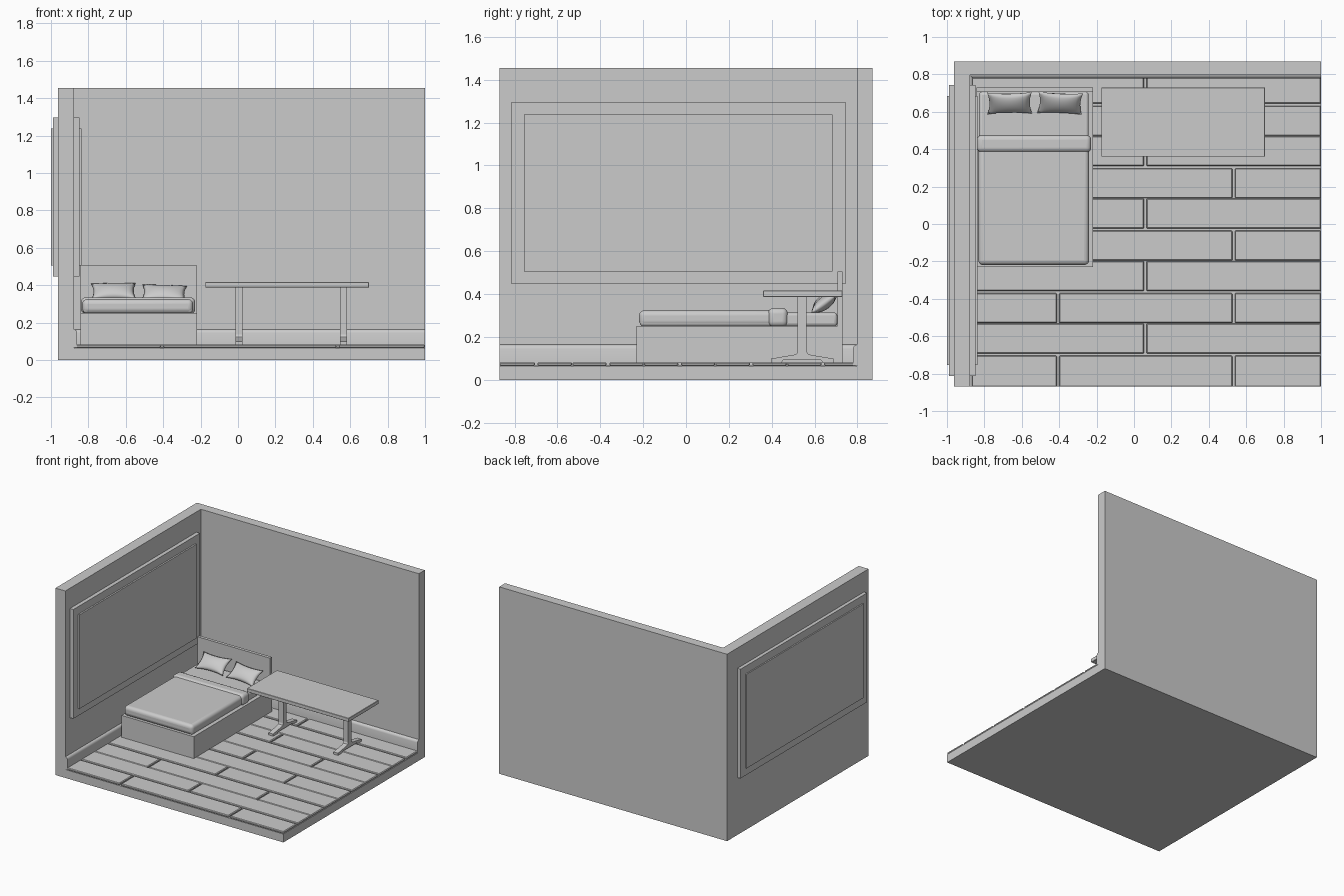
import bpy, bmesh, math
from mathutils import Matrix

if "Cube" in bpy.data.objects:
    bpy.data.objects.remove(bpy.data.objects["Cube"])


def finish(name, bm, bevel=0, segments=1, smooth=False):
    bmesh.ops.recalc_face_normals(bm, faces=bm.faces)
    me = bpy.data.meshes.new(name)
    bm.to_mesh(me)
    bm.free()
    ob = bpy.data.objects.new(name, me)
    bpy.context.collection.objects.link(ob)
    if bevel:
        m = ob.modifiers.new("bevel", 'BEVEL')
        m.width, m.segments = bevel, segments
        m.limit_method = 'ANGLE'
    if smooth:
        bpy.ops.object.select_all(action='DESELECT')
        bpy.context.view_layer.objects.active = ob
        ob.select_set(True)
        bpy.ops.object.shade_smooth_by_angle(angle=math.radians(40))
    return ob


def add_box(bm, x0, x1, y0, y1, z0, z1):
    mat = (Matrix.Translation(((x0 + x1) / 2, (y0 + y1) / 2, (z0 + z1) / 2))
           @ Matrix.Diagonal((x1 - x0, y1 - y0, z1 - z0, 1)))
    bmesh.ops.create_cube(bm, size=1, matrix=mat)


def box(name, dims, **kw):
    bm = bmesh.new()
    add_box(bm, *dims)
    return finish(name, bm, **kw)


def extrude(name, pts, vec, **kw):
    """Extrude a closed outline along a vector."""
    bm = bmesh.new()
    face = bm.faces.new([bm.verts.new(p) for p in pts])
    r = bmesh.ops.extrude_face_region(bm, geom=[face])
    verts = [v for v in r["geom"] if isinstance(v, bmesh.types.BMVert)]
    bmesh.ops.translate(bm, verts=verts, vec=vec)
    return finish(name, bm, **kw)


XO, XI, YO, YI = -0.963, -0.878, 0.87, 0.797
H, FLOOR, PLANK = 1.455, 0.065, 0.082

# Room shell
box("floor_slab", (XO, 1, -YO, YO, 0, FLOOR))
extrude("walls", [(XO, -YO, FLOOR), (XI, -YO, FLOOR), (XI, YI, FLOOR),
                  (1, YI, FLOOR), (1, YO, FLOOR), (XO, YO, FLOOR)], (0, 0, H - FLOOR))

# Floor planks in staggered rows
bm = bmesh.new()
edges_y = [-0.87] + [-0.698 + 0.167 * i for i in range(9)] + [0.797]
for i in range(10):
    joints = [XI, -0.406, 0.533, 1] if i % 2 == 0 else [XI, 0.06, 1]
    lo = edges_y[i] + (0.006 if i % 2 else 0.001)
    hi = edges_y[i + 1] - (0.001 if i % 2 else 0.006)
    lo = -0.87 if i == 0 else lo
    for a, b in zip(joints, joints[1:]):
        add_box(bm, a + (0.006 if a > XI else 0), b - (0.006 if b < 1 else 0),
                lo, hi, FLOOR, PLANK)
finish("floor_planks", bm, bevel=0.005)

# Skirting boards with a rounded top
prof = [(0, 0.066), (0.018, 0.066), (0.018, 0.145), (0.015, 0.155), (0.009, 0.161), (0, 0.164)]
extrude("left_skirting", [(XI + d, -YO, z) for d, z in prof], (0, YO + YI, 0), smooth=True)
extrude("back_skirting", [(XI, YI - d, z) for d, z in prof], (1 - XI, 0, 0), smooth=True)

# Window through the left wall
box("window_frame", (-0.99, -0.848, -0.813, 0.743, 0.447, 1.297))
box("window_pane", (-1.0, -0.836, -0.755, 0.684, 0.505, 1.237))

# Bed
box("bed_base", (-0.842, -0.22, -0.23, 0.707, PLANK, 0.252))
box("headboard", (-0.842, -0.22, 0.707, 0.731, PLANK, 0.506))
box("mattress", (-0.828, -0.243, -0.215, 0.706, 0.25, 0.314), bevel=0.015, segments=3, smooth=True)
box("duvet", (-0.833, -0.24, -0.219, 0.44, 0.25, 0.325), bevel=0.026, segments=5, smooth=True)
box("duvet_fold", (-0.84, -0.229, 0.383, 0.475, 0.247, 0.335), bevel=0.026, segments=5, smooth=True)


# Pillows: pinched cushions leaning on the headboard
def pillow(name, centre, roll, yaw):
    bm = bmesh.new()
    n = 16
    grids = []
    for side in (1, -1):
        rows = []
        for j in range(n + 1):
            row = []
            for i in range(n + 1):
                u, v = 2 * i / n - 1, 2 * j / n - 1
                x = 0.120 * u * (1 - 0.10 * (1 - v * v))
                y = 0.072 * v * (1 - 0.16 * (1 - u * u))
                t = 0.03 * ((1 - u ** 2) * (1 - v ** 2)) ** 0.5
                row.append(bm.verts.new((x, y, side * t)))
            rows.append(row)
        for j in range(n):
            for i in range(n):
                bm.faces.new((rows[j][i], rows[j][i + 1], rows[j + 1][i + 1], rows[j + 1][i]))
    bmesh.ops.remove_doubles(bm, verts=bm.verts, dist=0.0001)
    ob = finish(name, bm)
    for p in ob.data.polygons:
        p.use_smooth = True
    ob.matrix_world = (Matrix.Translation(centre) @ Matrix.Rotation(math.radians(yaw), 4, 'Z')
                       @ Matrix.Rotation(math.radians(36), 4, 'X')
                       @ Matrix.Rotation(math.radians(roll), 4, 'Z'))


pillow("left_pillow", (-0.665, 0.646, 0.368), 1, 0)
pillow("right_pillow", (-0.395, 0.646, 0.358), -3, 0)

# Table
box("table_top", (-0.175, 0.70, 0.36, 0.73, 0.387, 0.416), bevel=0.002)
CY = 0.542
half = [(0.021, 0.387), (0.021, 0.135), (0.026, 0.122), (0.038, 0.117),
        (0.145, 0.099), (0.145, PLANK), (0.095, PLANK), (0.088, 0.092)]
outline = half + [(-d, z) for d, z in reversed(half)]
for name, x in (("left_table_leg", -0.014), ("right_table_leg", 0.545)):
    extrude(name, [(x, CY + d, z) for d, z in outline], (0.039, 0, 0))
